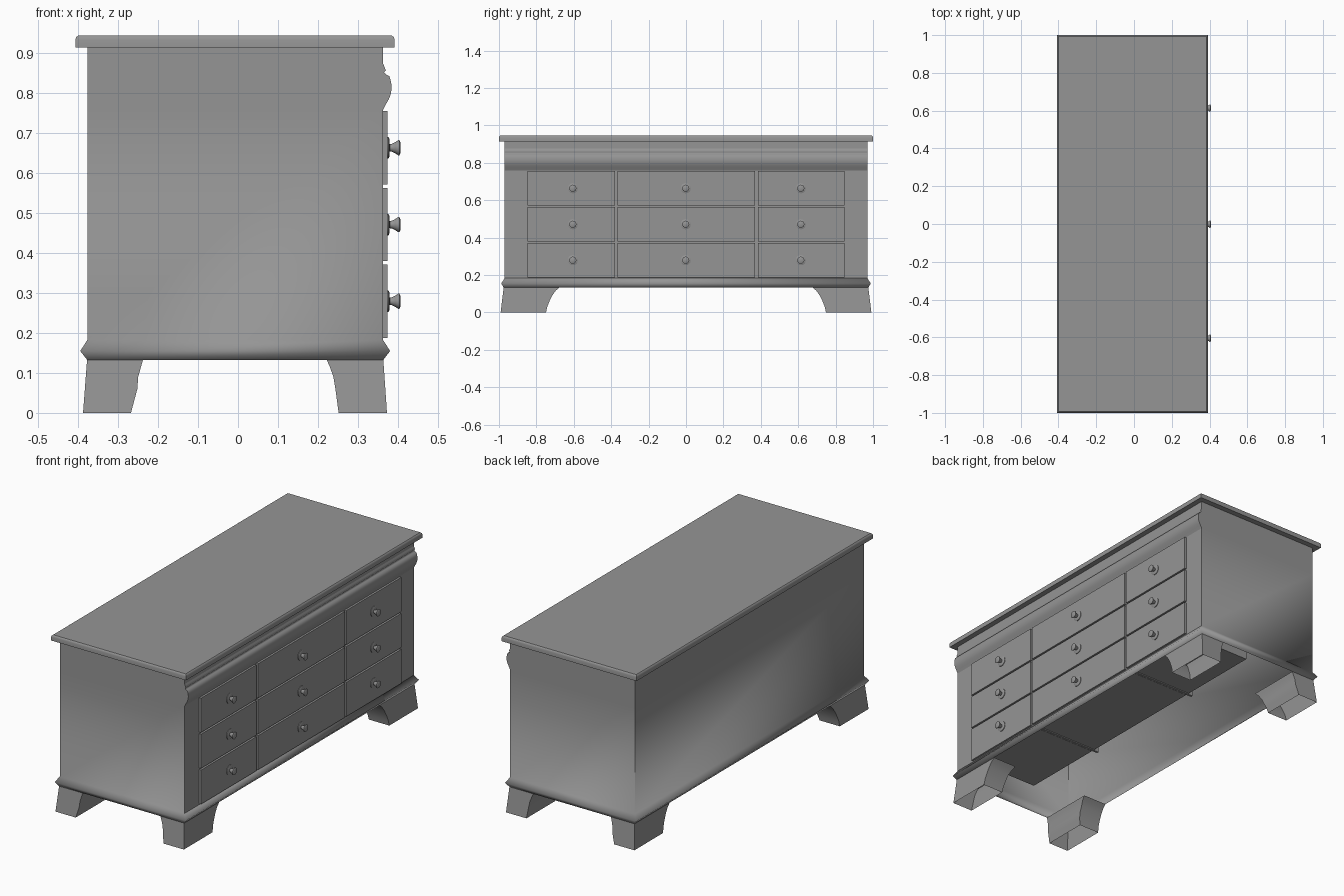
import bpy, bmesh, math

if "Cube" in bpy.data.objects:
    bpy.data.objects.remove(bpy.data.objects["Cube"])

wood = bpy.data.materials.new("dark_grey")
wood.diffuse_color = (0.3, 0.3, 0.3, 1)
wood.use_nodes = True
wood.node_tree.nodes["Principled BSDF"].inputs["Base Color"].default_value = wood.diffuse_color


def finish(name, bm, smooth=35):
    me = bpy.data.meshes.new(name)
    bm.to_mesh(me)
    bm.free()
    me.materials.append(wood)
    ob = bpy.data.objects.new(name, me)
    bpy.context.collection.objects.link(ob)
    if smooth:
        bpy.context.view_layer.objects.active = ob
        ob.select_set(True)
        bpy.ops.object.shade_smooth_by_angle(angle=math.radians(smooth))
        ob.select_set(False)
    return ob


def loft(name, rings, cap_bottom=False, cap_top=False, skip=(), smooth=35):
    """Stack of rectangles (z, x0, x1, y0, y1); skip = (level, side) faces left open."""
    bm = bmesh.new()
    vs = [[bm.verts.new((x, y, z)) for x, y in
           ((x0, y0), (x1, y0), (x1, y1), (x0, y1))] for z, x0, x1, y0, y1 in rings]
    for k in range(len(vs) - 1):
        a, b = vs[k], vs[k + 1]
        for i in range(4):
            j = (i + 1) % 4
            if (k, i) not in skip:
                bm.faces.new((a[i], a[j], b[j], b[i]))
    if cap_bottom:
        bm.faces.new(vs[0][::-1])
    if cap_top:
        bm.faces.new(vs[-1])
    return finish(name, bm, smooth)


def box(name, x0, x1, y0, y1, z0, z1):
    return loft(name, [(z0, x0, x1, y0, y1), (z1, x0, x1, y0, y1)], True, True, smooth=0)


# Carcass: thin open-bottomed shell with flared base moulding, front left open for drawers
XB, XF, Y = -0.377, 0.363, 0.970
loft("carcass", [
    (0.133, XB - 0.001, XF + 0.001, -Y - 0.005, Y + 0.005),
    (0.155, XB - 0.018, XF + 0.018, -Y - 0.018, Y + 0.018),
    (0.183, XB, XF, -Y, Y),
    (0.760, XB, XF, -Y, Y),
    (0.915, XB, XF, -Y, Y)], skip={(2, 1)}, smooth=80)

# Top slab with eased upper edge
loft("top", [
    (0.915, -0.407, 0.392, -1.0, 1.0),
    (0.935, -0.407, 0.392, -1.0, 1.0),
    (0.941, -0.405, 0.390, -0.998, 0.998),
    (0.945, -0.400, 0.385, -0.993, 0.993)], True, True)

# Drawer layout
cols = [(-0.847, -0.379), (-0.365, 0.370), (0.384, 0.848)]
rows = [(0.188, 0.371), (0.380, 0.563), (0.572, 0.756)]

# Front frame: flat grid with an opening per drawer
ys = [-Y] + [v for c in cols for v in c] + [Y]
zs = [0.183] + [v for r in rows for v in r] + [0.760]
bm = bmesh.new()
grid = [[bm.verts.new((XF, y, z)) for z in zs] for y in ys]
for i in range(len(ys) - 1):
    for j in range(len(zs) - 1):
        if not (i % 2 and j % 2):
            bm.faces.new((grid[i][j], grid[i + 1][j], grid[i + 1][j + 1], grid[i][j + 1]))
finish("front_frame", bm, 0)

# Cornice moulding across the front, extruded along y
prof = [(0.000, 0.876), (0.003, 0.868), (0.007, 0.858), (0.003, 0.853), (0.008, 0.847),
        (0.016, 0.843), (0.020, 0.830), (0.022, 0.815), (0.020, 0.800), (0.015, 0.786),
        (0.008, 0.774), (0.000, 0.758)]
bm = bmesh.new()
left = [bm.verts.new((XF + x, -Y, z)) for x, z in prof]
right = [bm.verts.new((XF + x, Y, z)) for x, z in prof]
for i in range(len(prof) - 1):
    bm.faces.new((left[i], left[i + 1], right[i + 1], right[i]))
bm.faces.new(left[::-1])
bm.faces.new(right)
bmesh.ops.recalc_face_normals(bm, faces=bm.faces)
finish("cornice", bm, 80)

# Bracket feet: hollow, curved on the inner sides, flared on the outer sides
# z, inner |x| back, inner |x| front, inner |y|, outward flare
curve = [(0.0, 0.268, 0.252, 0.748, 1.0), (0.03, 0.260, 0.248, 0.742, 0.78),
         (0.06, 0.252, 0.244, 0.730, 0.55), (0.09, 0.250, 0.239, 0.715, 0.32),
         (0.115, 0.243, 0.230, 0.698, 0.13), (0.133, 0.238, 0.222, 0.678, 0.0)]
for yname, s in (("left", -1), ("right", 1)):
    for xname in ("back", "front"):
        rings = []
        for z, xb, xf, yi, f in curve:
            if xname == "back":
                x0, x1 = XB - 0.001 - 0.010 * f, -xb
            else:
                x0, x1 = xf, XF + 0.001 + 0.009 * f
            yo = Y + 0.005 + 0.016 * f
            rings.append((z, x0, x1, *sorted((s * yi, s * yo))))
        loft(f"{xname}_{yname}_foot", rings, smooth=40)

# Drawers and turned knobs
knob = [(0.027, 0.373), (0.027, 0.377), (0.022, 0.379), (0.009, 0.380), (0.010, 0.386),
        (0.014, 0.394), (0.019, 0.401), (0.019, 0.404), (0.013, 0.407)]
SEG = 20
for c, (y0, y1) in enumerate(cols):
    for r, (z0, z1) in enumerate(rows):
        tag = f"{r + 1}_{c + 1}"
        box("drawer_front_" + tag, 0.350, 0.374, y0, y1, z0, z1)
        box("drawer_box_" + tag, -0.04, 0.350, y0 + 0.003, y1 - 0.003, z0 + 0.002, z1 - 0.01)
        yc, zc = (y0 + y1) / 2 + (0.008, -0.004, -0.002)[c], (z0 + z1) / 2
        bm = bmesh.new()
        rings = [[bm.verts.new((x, yc + rad * math.cos(2 * math.pi * k / SEG),
                                zc + rad * math.sin(2 * math.pi * k / SEG)))
                  for k in range(SEG)] for rad, x in knob]
        for a, b in zip(rings, rings[1:]):
            for k in range(SEG):
                m = (k + 1) % SEG
                bm.faces.new((a[k], a[m], b[m], b[k]))
        bm.faces.new(rings[-1])
        bmesh.ops.recalc_face_normals(bm, faces=bm.faces)
        finish("knob_" + tag, bm, 40)

# Upright dividers between the drawer columns
for n, y in (("left", -0.372), ("right", 0.377)):
    box(n + "_divider", -0.07, 0.355, y - 0.006, y + 0.006, 0.188, 0.756)
